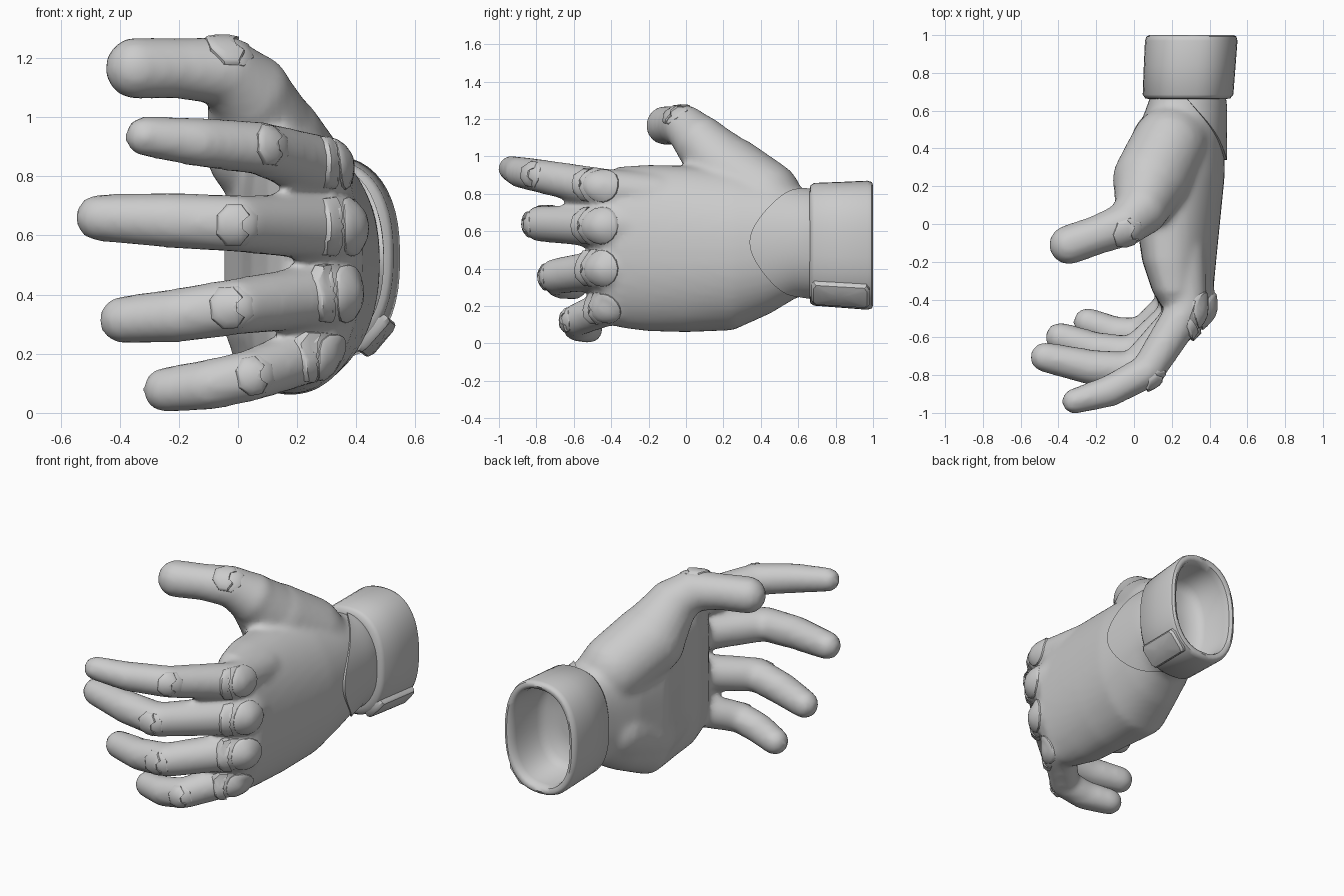
import bpy, bmesh, math
from mathutils import Vector, Matrix
from mathutils.bvhtree import BVHTree

if "Cube" in bpy.data.objects:
    bpy.data.objects.remove(bpy.data.objects["Cube"])


def select(ob):
    bpy.ops.object.select_all(action='DESELECT')
    ob.select_set(True)
    bpy.context.view_layer.objects.active = ob


def finish(name, bm, angle=35):
    bmesh.ops.recalc_face_normals(bm, faces=bm.faces)
    me = bpy.data.meshes.new(name)
    bm.to_mesh(me)
    bm.free()
    ob = bpy.data.objects.new(name, me)
    bpy.context.collection.objects.link(ob)
    select(ob)
    bpy.ops.object.shade_smooth_by_angle(angle=math.radians(angle))
    return ob


def loft(bm, sections, arch=0.0, power=2.4, n=48):
    """Superellipse rings (y, cx, cz, rx, rz) joined along y and capped."""
    rings = []
    for y, cx, cz, rx, rz in sections:
        ring = []
        for i in range(n):
            c, s = math.cos(math.tau * i / n), math.sin(math.tau * i / n)
            dx = math.copysign(abs(c) ** (2 / power), c) * rx
            dz = math.copysign(abs(s) ** (2 / power), s) * rz
            ring.append(bm.verts.new((cx + dx - arch * dz * dz, y, cz + dz)))
        rings.append(ring)
    for a, b in zip(rings, rings[1:]):
        for i in range(n):
            bm.faces.new((a[i], a[(i + 1) % n], b[(i + 1) % n], b[i]))
    bm.faces.new(rings[0])
    bm.faces.new(rings[-1][::-1])


def digit(bm, joints):
    """Balls at (x, y, z, radius) joints, linked by tapered cones."""
    for j in joints:
        bmesh.ops.create_uvsphere(bm, u_segments=20, v_segments=12, radius=j[3],
                                  matrix=Matrix.Translation(j[:3]))
    for a, b in zip(joints, joints[1:]):
        p, q = Vector(a[:3]), Vector(b[:3])
        turn = (q - p).to_track_quat('Z', 'Y').to_matrix().to_4x4()
        bmesh.ops.create_cone(bm, cap_ends=True, segments=24, radius1=a[3], radius2=b[3],
                              depth=(q - p).length, matrix=Matrix.Translation((p + q) / 2) @ turn)


def plate(name, tree, centre, normal, along, outline, thick, angle=35):
    """Raised pad whose outline (u, v) is projected on to a surface."""
    c, N = Vector(centre), Vector(normal).normalized()
    U = Vector(along)
    U = (U - N * U.dot(N)).normalized()
    V = N.cross(U)
    mid = Vector((sum(p[0] for p in outline), sum(p[1] for p in outline))) / len(outline)
    base = tree.ray_cast(c + N * 0.2, -N)[0] or c

    def put(p, s, h):
        q = mid + (Vector(p) - mid) * s
        flat = c + U * q.x + V * q.y
        hit = tree.ray_cast(flat + N * 0.2, -N)[0]
        if hit is None or (hit - base).dot(N) < -0.07:
            hit = flat + N * ((base - flat).dot(N) - 0.07)
        return hit + N * h

    bm = bmesh.new()
    levels = [(1, -0.02), (1, thick * 0.7), (0.92, thick), (0.65, thick), (0.35, thick)]
    rings = [[bm.verts.new(put(p, s, h)) for p in outline] for s, h in levels]
    n = len(outline)
    for a, b in zip(rings, rings[1:]):
        for i in range(n):
            bm.faces.new((a[i], a[(i + 1) % n], b[(i + 1) % n], b[i]))
    top = bm.verts.new(put(mid, 1, thick))
    for i in range(n):
        bm.faces.new((rings[-1][i], rings[-1][(i + 1) % n], top))
    bm.faces.new(rings[0][::-1])
    return finish(name, bm, angle)


def scaled(pts, su, sv):
    return [(u * su, v * sv) for u, v in pts]


# Hand: palm loft, five digits and the palm heel, fused into one skin
bm = bmesh.new()
loft(bm, [(0.70, .285, .53, .19, .28), (0.60, .27, .54, .21, .29), (0.45, .24, .525, .24, .365),
          (0.25, .215, .505, .265, .435), (0.0, .235, .505, .22, .445), (-0.2, .24, .51, .195, .445),
          (-0.36, .26, .515, .16, .43), (-0.45, .265, .52, .11, .38)], arch=0.3)
digits = {
    "index": [(.26, -.15, .79, .12), (.28, -.45, .83, .107), (.07, -.78, .895, .09),
              (-.13, -.885, .915, .084), (-.315, -.938, .935, .068)],
    "middle": [(.27, -.15, .62, .13), (.325, -.43, .625, .113), (.0, -.775, .64, .097),
               (-.22, -.76, .65, .094), (-.47, -.705, .66, .08)],
    "ring": [(.27, -.15, .42, .13), (.31, -.42, .40, .11), (.0, -.69, .36, .096),
             (-.2, -.665, .33, .092), (-.39, -.60, .315, .08)],
    "little": [(.24, -.12, .25, .12), (.24, -.40, .20, .10), (.04, -.585, .125, .087),
               (-.1, -.575, .095, .086), (-.245, -.52, .078, .077)],
    "thumb": [(.25, .48, .66, .19), (.185, .42, .78, .20), (.09, .23, .905, .205),
              (.04, .08, 1.075, .145), (-.04, .0, 1.155, .117), (-.2, -.06, 1.165, .103),
              (-.345, -.11, 1.165, .105)],
    "heel": [(.18, .42, .42, .20), (.155, .22, .33, .21), (.19, .0, .3, .18)],
}
for joints in digits.values():
    digit(bm, joints)
hand = finish("hand", bm)
remesh = hand.modifiers.new("fuse", 'REMESH')
remesh.mode = 'VOXEL'
remesh.voxel_size = 0.02
remesh.use_smooth_shade = True
smooth = hand.modifiers.new("soften", 'SMOOTH')
smooth.factor = 0.5
smooth.iterations = 6
select(hand)
bpy.ops.object.convert(target='MESH')
bpy.ops.object.shade_smooth()
skin = BVHTree.FromObject(hand, bpy.context.evaluated_depsgraph_get())

# Cuff: hollow sleeve end
bm = bmesh.new()
loft(bm, [(.66, .283, .53, .19, .28), (.665, .285, .53, .225, .315), (.685, .286, .53, .24, .328),
          (.84, .295, .527, .243, .337), (.97, .303, .525, .245, .345), (.993, .304, .525, .238, .338),
          (1.0, .304, .525, .222, .322), (.99, .304, .525, .203, .302), (.95, .302, .525, .195, .292),
          (.78, .29, .53, .185, .28), (.73, .29, .53, .15, .24), (.715, .29, .53, .06, .1)])
cuff = finish("cuff", bm, 50)
sleeve = BVHTree.FromObject(cuff, bpy.context.evaluated_depsgraph_get())

# Cuff closure tab
rounded = [(-1, -.7), (-.9, -1), (0, -1), (.9, -1), (1, -.7), (1, .7), (.9, 1), (0, 1), (-.9, 1), (-1, .7)]
plate("cuff_tab", sleeve, (.44, .825, .28), (.75, 0, -.6), (0, 1, 0), scaled(rounded, .155, .075), .028)

# Wrist flap: thin curved shell wrapped over the back of the wrist
bm = bmesh.new()
rows = []
for i in range(33):
    a = math.radians(-88 + 176 * i / 32)
    out, axis = Vector((math.cos(a), 0, math.sin(a))), Vector((.27, 0, .54))
    row = []
    for j in range(10):
        t = min(j, 8) / 8
        start = axis + out * 0.8 + Vector((0, .675 - .335 * math.cos(a) * t, 0))
        hit = skin.ray_cast(start, -out)[0] or start - out * 0.55
        row.append(bm.verts.new(hit + out * (-.012 if j == 9 else .014)))
    rows.append(row)
for p, q in zip(rows, rows[1:]):
    for j in range(9):
        bm.faces.new((p[j], p[j + 1], q[j + 1], q[j]))
finish("wrist_flap", bm)

# Armour pad outlines: octagon, zigzag tip half, knuckle disc and crescent
octagon = [(1, .45), (.45, 1), (-.45, 1), (-1, .45), (-1, -.45), (-.45, -1), (.45, -1), (1, -.45)]
tip_half = [(1, .45), (.45, 1), (-.2, 1), (-.5, .5), (-.15, .3), (-.15, -.3), (-.5, -.5),
            (-.2, -1), (.45, -1), (1, -.45)]
disc = [(math.cos(math.tau * i / 16), math.sin(math.tau * i / 16)) for i in range(16)]
crescent = [(.35, 1), (.62, .65), (.75, .3), (.6, 0), (.75, -.3), (.62, -.65), (.35, -1),
            (.75, -.95), (1.05, -.5), (1.1, 0), (1.05, .5), (.75, .95)]

# Finger joint pads: centre, normal, direction to the tip, half size
joint_pads = {
    "index": ((.11, -.82, .905), (.55, -.8, .1), (-1, -.7, .1), .068),
    "middle": ((-.005, -.84, .635), (.3, -.95, 0), (-1, -.3, 0), .07),
    "ring": ((-.02, -.77, .355), (.25, -.95, -.05), (-1, -.2, -.1), .07),
    "little": ((.06, -.65, .125), (.35, -.9, -.1), (-1, -.3, -.2), .064),
    "thumb": ((-.035, -.04, 1.215), (.25, -.55, .75), (-1, -.3, 0), .08),
}
for name, (c, nrm, d, r) in joint_pads.items():
    plate(name + "_joint_base", skin, c, nrm, d, scaled(octagon, r, r), .006)
    plate(name + "_joint_pad", skin, c, nrm, d, scaled(tip_half, r, r), .015)

# Knuckle pads: centre, normal, half width
knuckles = {
    "index": ((.35, -.49, .85), (.82, -.52, .2), .09),
    "middle": ((.38, -.50, .63), (.83, -.55, .02), .1),
    "ring": ((.36, -.49, .40), (.82, -.54, -.1), .098),
    "little": ((.29, -.455, .185), (.8, -.48, -.3), .085),
}
for name, (c, nrm, r) in knuckles.items():
    d = (-.6, -.8, 0)
    plate(name + "_knuckle_base", skin, c, nrm, d, scaled(octagon, r * 1.3, r), .005)
    plate(name + "_knuckle_disc", skin, c, nrm, d,
          [(u - r * .4, v) for u, v in scaled(disc, r, r)], .013)
    plate(name + "_knuckle_guard", skin, c, nrm, d, scaled(crescent, r * 1.25, r), .018)
